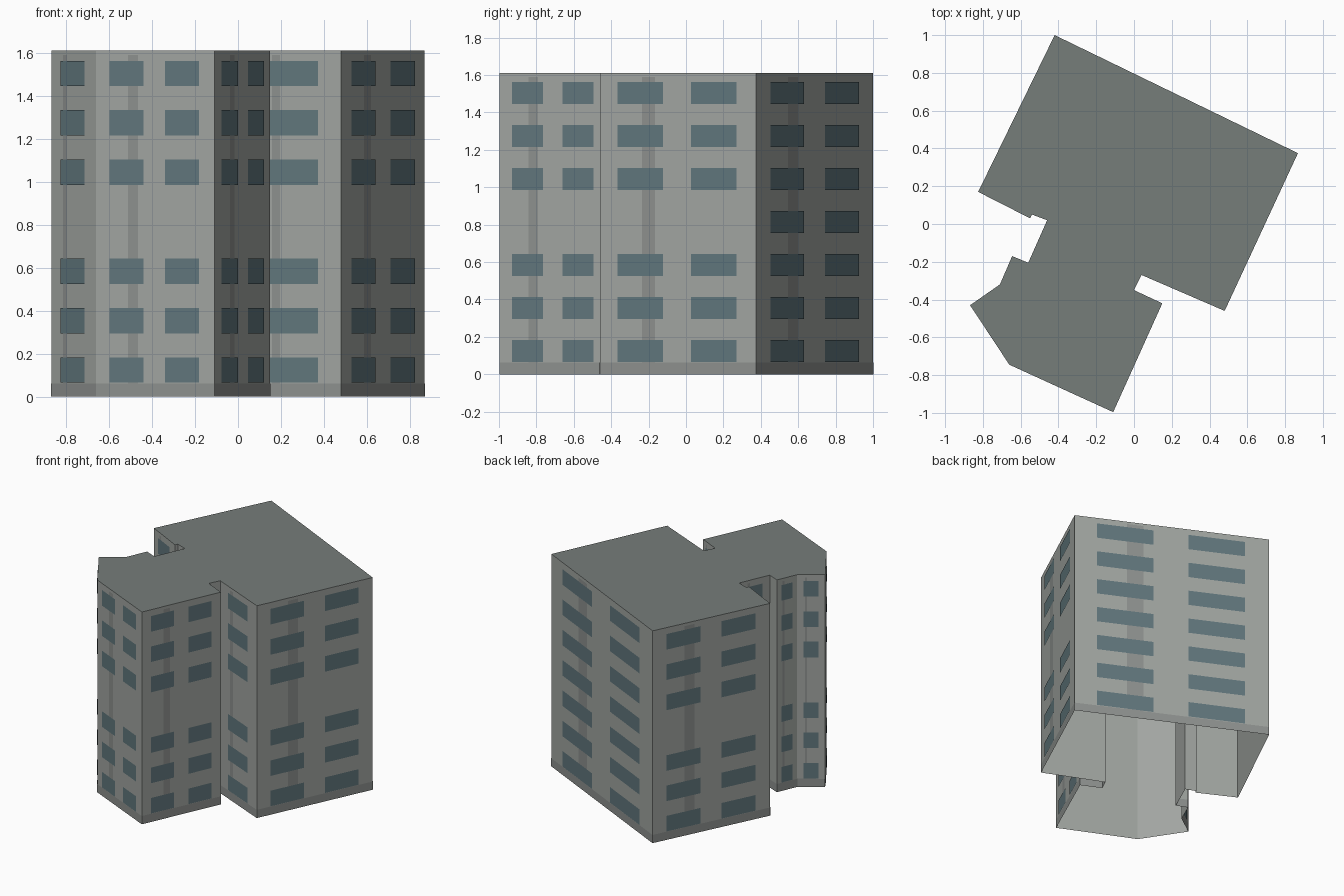
import bpy
from mathutils import Vector

if "Cube" in bpy.data.objects:
    bpy.data.objects.remove(bpy.data.objects["Cube"])

HEIGHT, FLOORS = 1.61, 7
STOREY = HEIGHT / FLOORS

# Footprint corners, counter-clockwise seen from above
FOOTPRINT = [Vector(p) for p in [
    (-0.42, 1.0), (-0.825, 0.17), (-0.55, 0.03), (-0.54, 0.05), (-0.46, 0.02),
    (-0.56, -0.205), (-0.645, -0.17), (-0.71, -0.32), (-0.868, -0.43),
    (-0.66, -0.745), (-0.11, -0.996), (0.15, -0.42), (0.0, -0.35),
    (0.04, -0.27), (0.48, -0.46), (0.868, 0.375)]]


def material(name, color):
    m = bpy.data.materials.new(name)
    m.diffuse_color = (*color, 1)
    m.use_nodes = True
    m.node_tree.nodes["Principled BSDF"].inputs["Base Color"].default_value = m.diffuse_color
    return m


def mesh_object(name, verts, faces, mat):
    me = bpy.data.meshes.new(name)
    me.from_pydata(verts, [], faces)
    me.materials.append(mat)
    ob = bpy.data.objects.new(name, me)
    bpy.context.collection.objects.link(ob)
    return ob


def panels(name, rects, mat, offset):
    """Flat panels on the walls: (wall start, wall end, u0, u1, z0, z1)."""
    verts, faces = [], []
    for a, b, u0, u1, z0, z1 in rects:
        d = (b - a).normalized()
        out = Vector((d.y, -d.x)) * offset
        p, q = a.lerp(b, u0) + out, a.lerp(b, u1) + out
        n = len(verts)
        verts += [(*p, z0), (*q, z0), (*q, z1), (*p, z1)]
        faces.append((n, n + 1, n + 2, n + 3))
    return mesh_object(name, verts, faces, mat)


wall_mat = material("wall_grey", (0.36, 0.38, 0.36))
roof_mat = material("roof_grey", (0.18, 0.205, 0.195))
trim_mat = material("trim_grey", (0.27, 0.285, 0.275))
glass_mat = material("window_glass", (0.12, 0.185, 0.205))

# Walls (open underneath) and flat roof
n = len(FOOTPRINT)
low = [(*p, 0) for p in FOOTPRINT]
top = [(*p, HEIGHT) for p in FOOTPRINT]
mesh_object("walls", low + top,
            [(i, (i + 1) % n, n + (i + 1) % n, n + i) for i in range(n)], wall_mat)
mesh_object("roof", top, [tuple(range(n))], roof_mat)

# Window grid, vertical strips and base band for each wall
windows, strips, bands = [], [], []
for i, a in enumerate(FOOTPRINT):
    b = FOOTPRINT[(i + 1) % n]
    length = (b - a).length
    bands.append((a, b, 0, 1, 0, 0.062))
    if length < 0.15:
        continue
    strips.append((a, b, 0.27, 0.355, 0.062, 1.59))
    columns = [(0.115, 0.405), (0.585, 0.875)] if length > 0.5 else [(0.22, 0.76)]
    for floor in range(FLOORS):
        if floor == 3 and length < 1.2:   # middle floor is blank except at the back
            continue
        z = floor * STOREY
        windows += [(a, b, u0, u1, z + 0.065, z + 0.183) for u0, u1 in columns]

panels("base_band", bands, trim_mat, 0.002)
panels("wall_strips", strips, trim_mat, 0.002)
panels("windows", windows, glass_mat, 0.004)
